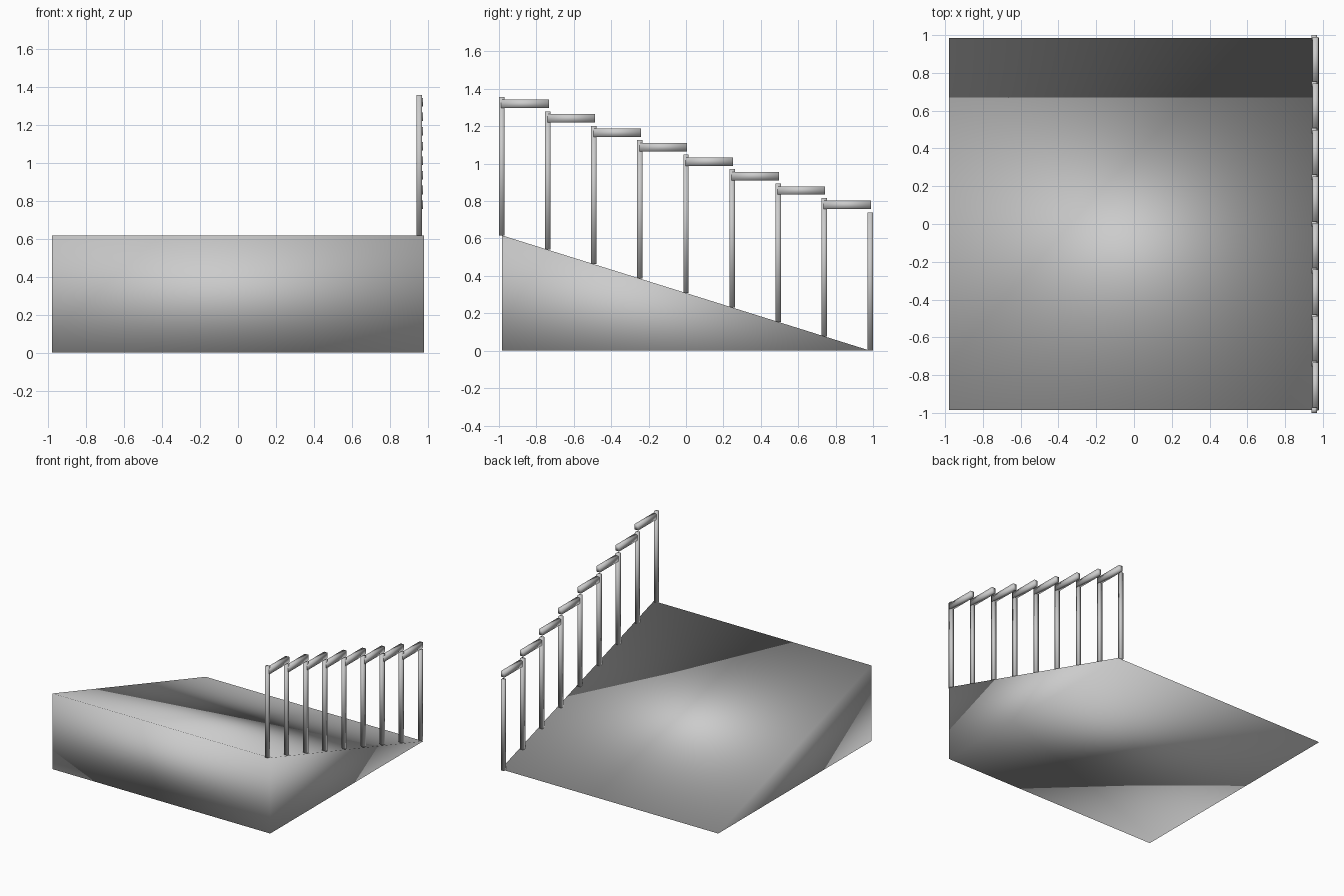
import bpy, bmesh

if "Cube" in bpy.data.objects:
    bpy.data.objects.remove(bpy.data.objects["Cube"])

HALF_X, HALF_Y = 0.98, 0.985   # ramp half sizes
RISE = 0.617                   # ramp height at the front
POSTS = 9
POST_H = 0.74


def make_object(name, bm):
    bmesh.ops.recalc_face_normals(bm, faces=bm.faces[:])
    mesh = bpy.data.meshes.new(name)
    bm.to_mesh(mesh)
    bm.free()
    mesh.shade_smooth()        # the soft shading runs across all edges
    obj = bpy.data.objects.new(name, mesh)
    bpy.context.collection.objects.link(obj)
    return obj


def box(name, lo, hi):
    bm = bmesh.new()
    bmesh.ops.create_cube(bm, size=1)
    for v in bm.verts:
        v.co = [lo[i] + (v.co[i] + 0.5) * (hi[i] - lo[i]) for i in range(3)]
    return make_object(name, bm)


# Ramp: triangular side profile extruded across x
bm = bmesh.new()
profile = [(-HALF_Y, 0), (HALF_Y, 0), (-HALF_Y, RISE)]
face = bm.faces.new([bm.verts.new((-HALF_X, y, z)) for y, z in profile])
side = bmesh.ops.extrude_face_region(bm, geom=[face])
verts = [g for g in side["geom"] if isinstance(g, bmesh.types.BMVert)]
bmesh.ops.translate(bm, vec=(2 * HALF_X, 0, 0), verts=verts)
bmesh.ops.recalc_face_normals(bm, faces=bm.faces[:])
# extruding keeps the starting face, so the prism is closed
make_object("ramp", bm)

# Railing: upright posts down the slope, each with a level rail to the next
step = 2 * HALF_Y / (POSTS - 1)
for i in range(POSTS):
    y = -HALF_Y + i * step
    z = RISE * (1 - i / (POSTS - 1))
    top = z + POST_H
    box(f"railing_post_{i + 1}", (0.941, y - 0.0145, z), (0.969, y + 0.0145, top))
    if i < POSTS - 1:
        box(f"hand_rail_{i + 1}", (0.944, y - 0.003, top - 0.06),
            (0.976, y + step + 0.005, top - 0.015))
